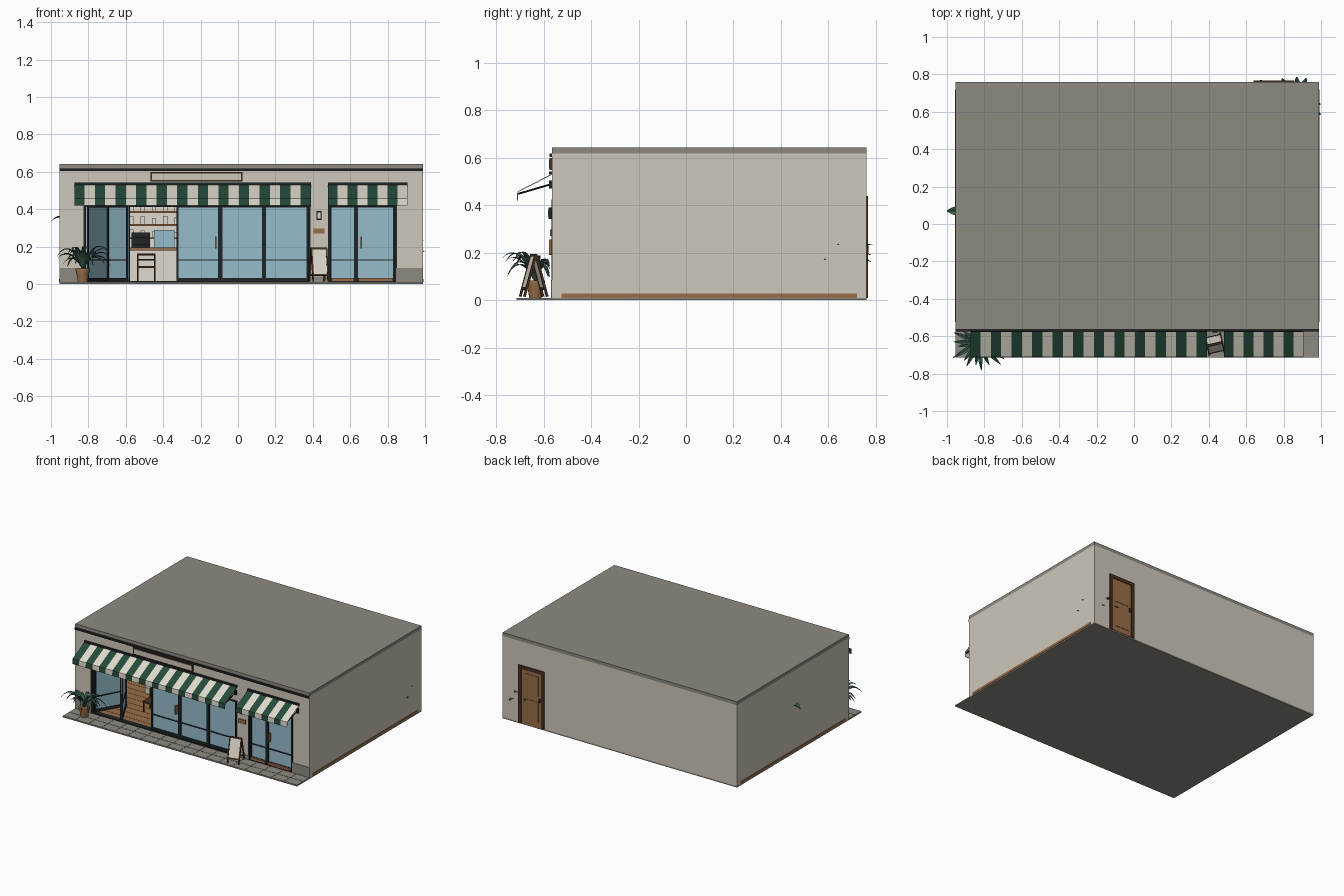
import bpy, bmesh, math, random
from mathutils import Vector, Matrix

if "Cube" in bpy.data.objects:
    bpy.data.objects.remove(bpy.data.objects["Cube"])
random.seed(4)


def material(name, r, g, b):
    m = bpy.data.materials.new(name)
    m.use_nodes = True
    m.diffuse_color = (r, g, b, 1)
    m.node_tree.nodes["Principled BSDF"].inputs["Base Color"].default_value = (r, g, b, 1)
    return m


CREAM = material("cream_plaster", .62, .58, .50)
WHITE = material("off_white", .74, .70, .61)
GREY = material("warm_grey", .27, .255, .225)
GREEN = material("awning_green", .02, .07, .045)
LEAF = material("leaf_green", .04, .11, .07)
FRAME = material("dark_metal", .015, .018, .02)
GLASS = material("blue_glass", .30, .51, .60)
WOOD = material("wood", .32, .155, .065)
DARK = material("dark_wood", .07, .03, .015)


def finish(name, bm, *mats):
    me = bpy.data.meshes.new(name)
    bm.to_mesh(me)
    bm.free()
    for m in mats:
        me.materials.append(m)
    ob = bpy.data.objects.new(name, me)
    bpy.context.collection.objects.link(ob)
    return ob


def add_box(bm, x0, x1, y0, y1, z0, z1, mat=0):
    mtx = Matrix.Translation(((x0 + x1) / 2, (y0 + y1) / 2, (z0 + z1) / 2)) @ \
        Matrix.Diagonal((x1 - x0, y1 - y0, z1 - z0, 1))
    verts = bmesh.ops.create_cube(bm, size=1, matrix=mtx)["verts"]
    for f in {f for v in verts for f in v.link_faces}:
        f.material_index = mat


def boxes(name, mat, *dims):
    bm = bmesh.new()
    for d in dims:
        add_box(bm, *d)
    return finish(name, bm, mat)


def rod(bm, a, b, r=.004):
    a, b = Vector(a), Vector(b)
    mtx = Matrix.Translation((a + b) / 2) @ (b - a).to_track_quat('Z', 'Y').to_matrix().to_4x4()
    bmesh.ops.create_cone(bm, cap_ends=True, segments=6, radius1=r, radius2=r,
                          depth=(b - a).length, matrix=mtx)


def rods(name, mat, pairs, r=.004):
    bm = bmesh.new()
    for a, b in pairs:
        rod(bm, a, b, r)
    return finish(name, bm, mat)


L, R, F, B = -.955, .99, -.565, .76

# Shell: ground, walls, roof
boxes("floor_slab", GREY, (L, R, F, B, 0, .01))
boxes("pavement", GREY, (L, R, -.715, F, 0, .007))
bm = bmesh.new()
n, step = 18, (R - L) / 18
for i in range(n):
    for y in (-.715, -.64):
        add_box(bm, L + i * step + .001, L + (i + 1) * step - .001, y + .001, y + .073, .007, .01)
finish("pavement_tiles", bm, GREY)
boxes("wood_floor", WOOD, *[(-.93, .96, -.55 + i * .065, -.487 + i * .065, .01, .014) for i in range(20)])
boxes("side_walls", CREAM, (L, L + .03, -.525, B, .01, .618), (R - .03, R, -.525, B, .01, .618))
boxes("back_wall", CREAM, (L, R, B - .03, B, .01, .618))
piers = ((L, -.82), (.385, .485), (.845, R))
boxes("front_wall", CREAM, (L, R, F, -.525, .42, .618),
      *[(a, b, F, -.525, .01, .42) for a, b in piers])
boxes("pier_plinths", GREY, *[(a, b, F - .004, F, .01, h) for (a, b), h in zip(piers, (.085, .04, .085))])
boxes("roof", GREY, (L, R, F, B, .618, .643))
boxes("cornice_strip", FRAME, (L, R, F - .01, F, .604, .618))
boxes("side_skirtings", WOOD, (R, R + .003, -.525, .72, .01, .028), (L - .003, L, -.525, .72, .01, .028))

# Back door
boxes("back_door_frame", DARK, (.64, .665, B, B + .008, .01, .44), (.83, .855, B, B + .008, .01, .44),
      (.64, .855, B, B + .008, .415, .44))
boxes("back_door", WOOD, (.665, .83, B, B + .003, .01, .415))
boxes("back_door_panels", WOOD, *[(.69, .805, B, B + .006, z, z + .15) for z in (.05, .24)])
boxes("back_door_handle", FRAME, (.675, .685, B, B + .01, .2, .23))


# Glazed panels between two plan points
def glazed_panel(name, p, q, stile=.011):
    d = Vector((q[0] - p[0], q[1] - p[1], 0))
    w = d.length
    bm = bmesh.new()
    add_box(bm, 0, w, -.002, .002, .025, .415, 1)
    for x in (0, w - stile):
        add_box(bm, x, x + stile, -.01, .01, .012, .42)
    for z, h in ((.012, .02), (.125, .007), (.41, .012)):
        add_box(bm, stile, w - stile, -.008, .008, z, z + h)
    ob = finish(name, bm, FRAME, GLASS)
    ob.location = (p[0], p[1], 0)
    ob.rotation_euler.z = math.atan2(d.y, d.x)


GY = -.547
for i, (a, b) in enumerate(((-.33, -.095), (-.095, .14), (.14, .378), (.49, .63), (.63, .84))):
    glazed_panel(f"glass_panel_{i + 1}", (a, GY), (b, GY))
glazed_panel("folded_door_outer", (-.81, GY), (-.695, -.34))
glazed_panel("folded_door_inner", (-.695, -.34), (-.585, GY))
boxes("shopfront_frame", FRAME, (-.825, .39, F - .003, -.53, .412, .424), (.48, .85, F - .003, -.53, .412, .424),
      *[(x, x + .012, F - .003, -.53, .01, .42) for x in (-.825, .375, .482, .838)],
      (-.82, .385, F - .003, -.53, .01, .016), (.485, .845, F - .003, -.53, .01, .016))
boxes("door_handles", WOOD, (-.122, -.114, F - .012, F + .008, .19, .255), (.655, .663, F - .012, F + .008, .19, .255))
boxes("sill_boards", WOOD, (.5, .62, F - .002, F + .008, .016, .032), (.645, .83, F - .002, F + .008, .016, .032))


# Striped awnings
def awning(name, x0, x1, stripes):
    bm = bmesh.new()
    w = (x1 - x0) / stripes
    profile = ((F, .533), (-.711, .458), (-.713, .42))
    cols = [[bm.verts.new((x0 + i * w, y, z)) for y, z in profile] for i in range(stripes + 1)]
    for i in range(stripes):
        for j in range(2):
            f = bm.faces.new((cols[i][j], cols[i][j + 1], cols[i + 1][j + 1], cols[i + 1][j]))
            f.material_index = i % 2
    ob = finish(name, bm, GREEN, WHITE)
    ob.modifiers.new("thickness", 'SOLIDIFY').thickness = .004
    boxes(name + "_cassette", FRAME, (x0, x1, F - .012, F, .53, .542))
    ends = (x0 + .01, x1 - .01)
    rods(name + "_arms", FRAME, [((x, F, .49), (x, -.708, .448)) for x in ends])
    boxes(name + "_brackets", FRAME, *[(x - .008, x + .008, F - .012, F, .47, .505) for x in ends])


awning("main_awning", -.875, .39, 23)
awning("small_awning", .48, .905, 8)

# Sign, lamp and plaque
boxes("sign_border", DARK, (-.467, .025, F - .01, F, .548, .6))
boxes("sign_board", CREAM, (-.459, .017, F - .012, F, .556, .592))
boxes("wall_lamp", FRAME, (.42, .446, F - .014, F, .342, .39))
boxes("wall_lamp_shade", WHITE, (.425, .441, F - .017, F - .01, .35, .382))
boxes("plaque", WOOD, (.403, .462, F - .008, F, .27, .298))

# Folding pavement board, turned slightly
for side, name in ((-1, "front"), (1, "rear")):
    bm = bmesh.new()
    for x in (-.045, .037):
        add_box(bm, x, x + .008, -.005, .005, -.185, 0)
    add_box(bm, -.037, .037, -.005, .005, -.01, 0)
    add_box(bm, -.037, .037, -.005, .005, -.155, -.145)
    add_box(bm, -.037, .037, -.003, .003, -.145, -.01, 1)
    ob = finish("pavement_board_" + name, bm, DARK, WHITE)
    ob.matrix_world = Matrix.Translation((.432, -.642, .193)) @ Matrix.Rotation(.22, 4, 'Z') @ \
        Matrix.Rotation(side * .27, 4, 'X')


# Potted plants: arching tapered blades
def blade(bm, base, tip, arch, width):
    base, tip = Vector(base), Vector(tip)
    side = (tip - base).cross(Vector((0, 0, 1))).normalized()
    rows = []
    for i in range(8):
        t = i / 7
        p = base.lerp(tip, t) + Vector((0, 0, arch * 4 * t * (1 - t)))
        w = width * (math.sin(math.pi * min(t * .85 + .12, 1)) + .03)
        rows.append([bm.verts.new(p + side * s * w + Vector((0, 0, abs(s) * w * .4))) for s in (-1, 0, 1)])
    for a, b in zip(rows, rows[1:]):
        for k in (0, 1):
            bm.faces.new((a[k], a[k + 1], b[k + 1], b[k]))


def pot(name, x, y, z=.01, size=1.0):
    bm = bmesh.new()
    for r1, r2, z0, z1 in ((.026, .036, 0, .06), (.04, .04, .06, .072)):
        bmesh.ops.create_cone(bm, cap_ends=True, segments=16, radius1=r1 * size, radius2=r2 * size,
                              depth=(z1 - z0) * size,
                              matrix=Matrix.Translation((x, y, z + (z0 + z1) / 2 * size)))
    finish(name, bm, WOOD)


pot("entrance_pot", -.83, -.635)
bm = bmesh.new()
for i in range(22):
    a = i * 2.4
    reach = random.uniform(.1, .165)
    tip = (max(-.99, -.83 + reach * math.cos(a)), max(-.782, min(-.575, -.635 + reach * math.sin(a))),
           random.uniform(.09, .19))
    blade(bm, (-.83, -.635, .075), tip, random.uniform(.04, .075), .012)
finish("entrance_plant", bm, LEAF)

pot("corner_pot", .88, .65, .014)
bm = bmesh.new()
for tip in ((.79, .778, .19), (.87, .787, .235), (.92, .78, .16), (.998, .64, .235), (.998, .585, .17),
            (.8, .6, .25), (.88, .55, .22)):
    blade(bm, (.88, .65, .08), tip, .04, .025)
finish("corner_plant", bm, LEAF)
pot("shelf_pot", -.89, .07, .26, .8)
bm = bmesh.new()
for tip in ((-1, .07, .335), (-.85, .0, .36), (-.84, .13, .35), (-.88, .14, .38)):
    blade(bm, (-.89, .07, .315), tip, .03, .025)
finish("shelf_plant", bm, LEAF)
boxes("plant_shelf", WOOD, (L + .03, -.85, 0, .14, .25, .26))

# Interior: counter, shelving, coffee machine, chair
boxes("counter", WHITE, (-.7, .1, -.1, .02, .014, .18))
boxes("counter_tiles", WHITE, *[(-.7 + i * .05, -.652 + i * .05, -.104, -.1, .02 + j * .04, .058 + j * .04)
                                for i in range(16) for j in range(4)])
boxes("counter_top", WOOD, (-.72, .12, -.12, .03, .18, .195))
boxes("shelf_backing", WHITE, (-.8, .2, .3, .32, .014, .55))
boxes("shelves", WOOD, *[(-.8, .2, .22, .3, z, z + .01) for z in (.24, .31, .38, .45)])
boxes("shelf_jars", WHITE, *[(x, x + .022, .235, .265, z, z + random.uniform(.025, .045))
                             for z in (.25, .32, .39) for x in (-.7 + i * .06 for i in range(14))])
boxes("coffee_machine", FRAME, (-.57, -.47, -.07, .01, .195, .215), (-.57, -.47, -.02, .01, .215, .25),
      (-.57, -.47, -.07, .01, .25, .275))
boxes("pastry_case", GLASS, (-.45, -.34, -.07, .01, .195, .29))
boxes("chair_seat", DARK, (-.54, -.44, -.36, -.27, .085, .097))
rods("chair_frame", DARK, [((x, y, .014), (x, y, h)) for x in (-.535, -.445) for y, h in ((-.355, .09), (-.275, .16))]
     + [((-.54, -.275, z), (-.44, -.275, z)) for z in (.13, .158)], .005)
